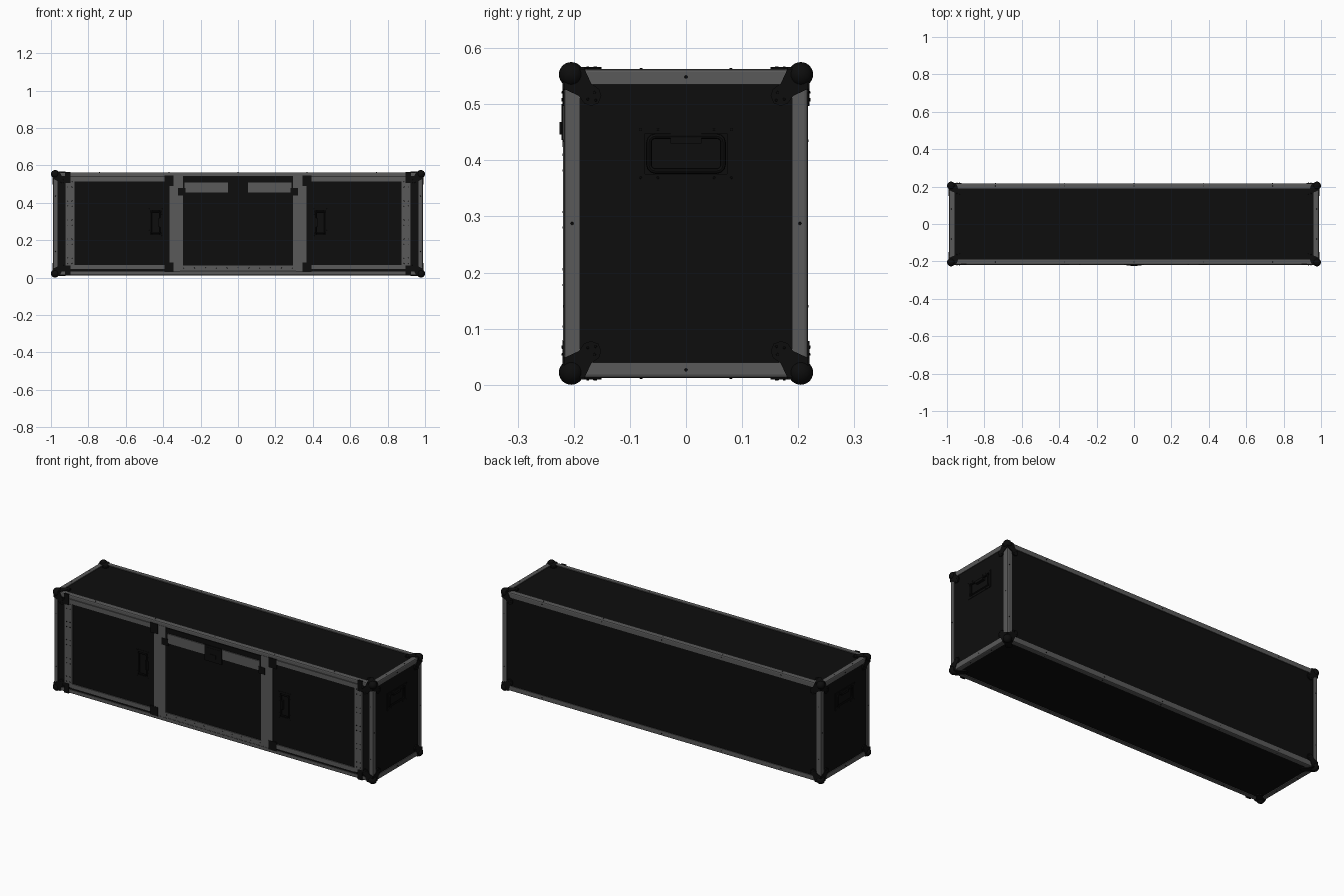
import bpy, bmesh, math
from mathutils import Vector, Matrix

if "Cube" in bpy.data.objects:
    bpy.data.objects.remove(bpy.data.objects["Cube"])

H = Vector((0.988, 0.217, 0.2755))      # half size over the edge profiles
CZ = 0.2875                             # height of the case centre
FY = -0.213                             # front panel plane


def material(name, v):
    m = bpy.data.materials.new(name)
    m.diffuse_color = (v, v, v, 1)
    m.use_nodes = True
    m.node_tree.nodes["Principled BSDF"].inputs["Base Color"].default_value = m.diffuse_color
    return m


BLACK = material("black_panel", 0.004)
METAL = material("dark_aluminium", 0.1)


def finish(name, bm, mat, smooth=False):
    bmesh.ops.recalc_face_normals(bm, faces=bm.faces)
    me = bpy.data.meshes.new(name)
    bm.to_mesh(me)
    bm.free()
    ob = bpy.data.objects.new(name, me)
    bpy.context.collection.objects.link(ob)
    me.materials.append(mat)
    if smooth:
        bpy.ops.object.select_all(action='DESELECT')
        ob.select_set(True)
        bpy.context.view_layer.objects.active = ob
        bpy.ops.object.shade_smooth_by_angle(angle=math.radians(35))
    return ob


def add_box(bm, lo, hi, M=Matrix()):
    lo, hi = Vector(lo), Vector(hi)
    S = Matrix.Diagonal((*(hi - lo), 1))
    bmesh.ops.create_cube(bm, size=1, matrix=M @ Matrix.Translation((lo + hi) / 2) @ S)


def boxes(name, items, mat):
    bm = bmesh.new()
    for lo, hi in items:
        add_box(bm, lo, hi)
    return finish(name, bm, mat)


def loft(bm, a, b):
    va, vb = [bm.verts.new(p) for p in a], [bm.verts.new(p) for p in b]
    n = len(va)
    for i in range(n):
        bm.faces.new((va[i], va[(i + 1) % n], vb[(i + 1) % n], vb[i]))
    bm.faces.new(va)
    bm.faces.new(vb)


# Main body, set slightly inside the edge profiles
body = boxes("case_body", [((-0.984, FY, 0.016), (0.984, 0.213, 0.559))], BLACK)

# L-shaped edge profiles on all twelve edges, ends mitred
bm = bmesh.new()
T = 0.005
for axis in range(3):
    i, j = [k for k in range(3) if k != axis]
    for si in (-1, 1):
        for sj in (-1, 1):
            wi = wj = 0.028
            # the legs lying on the front face are narrower
            if axis == 0 and si < 0:
                wj = 0.021
            if axis == 2 and sj < 0:
                wi = 0.022
            prof = [(wi, T), (wi, 0), (0.006, 0), (0.0018, 0.0018), (0, 0.006),
                    (0, wj), (T, wj), (T, T)]
            ends = []
            for s in (-1, 1):
                ring = []
                for a, b in prof:
                    p = Vector((0, 0, CZ))
                    p[i] += si * (H[i] - a)
                    p[j] += sj * (H[j] - b)
                    p[axis] += s * (H[axis] - 0.028 - 0.57 * max(a, b))
                    ring.append(p)
                ends.append(ring)
            loft(bm, *ends)
finish("edge_profiles", bm, METAL)

# Ball corners with a rounded riveted flange on each face
flange = [(0, 0), (0.036, 0), (0.048, 0.026), (0.062, 0.036), (0.066, 0.048),
          (0.061, 0.061), (0.048, 0.066), (0.036, 0.062), (0.026, 0.048), (0, 0.036)]
bm = bmesh.new()
rivets = []                              # (position, normal, radius)
for sx in (-1, 1):
    for sy in (-1, 1):
        for sz in (-1, 1):
            s = (sx, sy, sz)
            ball = Vector((sx * 0.978, sy * 0.2045, CZ + sz * 0.2655))
            bmesh.ops.create_uvsphere(bm, u_segments=24, v_segments=14, radius=0.022,
                                      matrix=Matrix.Translation(ball))
            for k in range(3):
                i, j = [q for q in range(3) if q != k]

                def at(u, v, n):
                    p = Vector((0, 0, CZ))
                    p[i] += s[i] * (H[i] - u)
                    p[j] += s[j] * (H[j] - v)
                    p[k] += s[k] * (H[k] + n)
                    return p
                loft(bm, [at(u, v, 0.003) for u, v in flange],
                     [at(u, v, -0.006) for u, v in flange])
                nrm = Vector((0, 0, 0))
                nrm[k] = s[k]
                for u, v in ((0.054, 0.042), (0.042, 0.054), (0.056, 0.056)):
                    rivets.append((at(u, v, 0.003), nrm, 0.003))
finish("ball_corners", bm, BLACK, True)

# Rivets along the edge profiles
for s in (-1, 1):
    for x in (-0.74, -0.37, 0, 0.37, 0.74):
        rivets += [((x, t * 0.203, CZ + s * H.z), Vector((0, 0, s)), 0.0035) for t in (-1, 1)]
        rivets.append(((x, H.y, CZ + s * 0.262), Vector((0, 1, 0)), 0.0035))
    for t in (-1, 1):
        rivets.append(((s * H.x, t * 0.203, CZ), Vector((s, 0, 0)), 0.0035))
        rivets.append(((s * H.x, 0, CZ + t * 0.261), Vector((s, 0, 0)), 0.0035))
        for z in (0.14, 0.435):
            rivets.append(((s * 0.975, t * H.y, z), Vector((0, t, 0)), 0.0035))
        for y in (-0.08, 0.08):
            rivets.append(((s * 0.975, y, CZ + t * H.z), Vector((0, 0, t)), 0.0035))

# Front door framing, built for both sides
metal, dark, pins = [], [], []
Y0, Y1 = -0.2185, -0.21
for s in (-1, 1):
    def span(a, b, z0, z1, y=Y0):
        x0, x1 = sorted((s * a, s * b))
        return ((x0, y, z0), (x1, Y1, z1))
    metal += [span(0.875, 0.921, 0.047, 0.54),              # piano hinge leaves
              span(0.385, 0.875, 0.515, 0.54),              # door top strip
              span(0.385, 0.875, 0.045, 0.068),             # door bottom strip
              span(0.295, 0.367, 0.035, 0.543),             # centre post
              span(0.05, 0.285, 0.455, 0.508)]              # flap top strip
    dark += [span(0.344, 0.392, 0.49, 0.545, -0.2205), span(0.344, 0.392, 0.03, 0.08, -0.2205),
             span(0.28, 0.32, 0.44, 0.478, -0.2205),
             span(0.896, 0.924, 0.505, 0.5645, -0.2205), span(0.896, 0.924, 0.01, 0.065, -0.2205)]
    pins.append(s)
    for n in range(5):
        for dz in (-0.014, 0.014):
            for x in (0.888, 0.91):
                rivets.append(((s * x, Y0, 0.09 + n * 0.102 + dz), Vector((0, -1, 0)), 0.003))
metal.append(((-0.32, Y0, 0.034), (0.32, Y1, 0.064)))       # flap hinge
for n in range(11):
    rivets.append(((-0.29 + n * 0.058, Y0, 0.052), Vector((0, -1, 0)), 0.003))
boxes("door_frames", metal, METAL)
boxes("door_corner_brackets", dark, BLACK)
boxes("flap_top_lip", [((-0.32, -0.2165, 0.512), (0.32, Y1, 0.538))], BLACK)

# Hinge knuckles
bm = bmesh.new()
R = Matrix.Rotation(math.pi / 2, 4, 'Y')
for s in pins:
    bmesh.ops.create_cone(bm, cap_ends=True, segments=10, radius1=0.003, radius2=0.003, depth=0.48,
                          matrix=Matrix.Translation((s * 0.922, -0.2165, 0.2935)))
bmesh.ops.create_cone(bm, cap_ends=True, segments=10, radius1=0.003, radius2=0.003, depth=0.62,
                      matrix=Matrix.Translation((0, -0.2165, 0.035)) @ R)
finish("hinge_knuckles", bm, METAL, True)

# Centre latch: dish plate and turn key
boxes("flap_latch", [((-0.053, -0.2205, 0.424), (0.053, Y1, 0.512)),
                     ((-0.04, -0.222, 0.436), (0.04, -0.21, 0.50)),
                     ((-0.018, -0.225, 0.446), (0.018, -0.21, 0.468))], BLACK)


# Recessed spring handles; local u across, v toward the pivot, n outward
def handle(name, M):
    bm = bmesh.new()
    add_box(bm, (-0.073, -0.036, -0.014), (0.073, 0.036, 0.02), M)
    cut = finish(name + "_cutter", bm, BLACK)
    cut.hide_render = True
    mod = body.modifiers.new(name, 'BOOLEAN')
    mod.object, mod.operation, mod.solver = cut, 'DIFFERENCE', 'EXACT'
    bpy.context.view_layer.objects.active = body
    bpy.ops.object.modifier_apply(modifier=name)
    bpy.data.objects.remove(cut)
    bm = bmesh.new()
    for lo, hi in (((-0.086, 0.036, -0.001), (0.086, 0.048, 0.002)),
                   ((-0.086, -0.048, -0.001), (0.086, -0.036, 0.002)),
                   ((-0.086, -0.036, -0.001), (-0.073, 0.036, 0.002)),
                   ((0.073, -0.036, -0.001), (0.086, 0.036, 0.002)),
                   ((-0.028, 0.018, -0.012), (0.028, 0.044, 0.004))):
        add_box(bm, lo, hi, M)
    # grip loop: rounded rectangle swept with an octagon
    path = []
    for cx, cy, a0 in ((1, 1, 0), (-1, 1, 90), (-1, -1, 180), (1, -1, 270)):
        for d in (0, 30, 60, 90):
            a = math.radians(a0 + d)
            path.append((Vector((cx * 0.055, cy * 0.02, 0)), Vector((math.cos(a), math.sin(a), 0))))
    rings = []
    for c, d in path:
        rings.append([bm.verts.new(M @ (c + d * (0.011 + 0.005 * math.cos(k * math.pi / 4))
                                        + Vector((0, 0, 0.005 * math.sin(k * math.pi / 4)))))
                      for k in range(8)])
    for q, r in enumerate(rings):
        nx = rings[(q + 1) % len(rings)]
        for k in range(8):
            bm.faces.new((r[k], r[(k + 1) % 8], nx[(k + 1) % 8], nx[k]))
    finish(name, bm, BLACK, True)
    n = M.to_3x3() @ Vector((0, 0, 1))
    for u in (-0.081, -0.05, 0.05, 0.081):
        for v in (-0.043, 0.043):
            rivets.append((M @ Vector((u, v, 0.002)), n, 0.0028))


def frame(u, v, n, o, scale=(1, 1, 1)):
    M = Matrix((u, v, n)).transposed().to_4x4()
    return Matrix.Translation(o) @ M @ Matrix.Diagonal((*scale, 1))


for s, side in ((1, "right"), (-1, "left")):
    handle(side + "_end_handle", frame((0, s, 0), (0, 0, 1), (s, 0, 0), (s * 0.984, 0, 0.412)))
    handle(side + "_door_handle", frame((0, 0, s), (-s, 0, 0), (0, -1, 0), (s * 0.44, FY, 0.295),
                                        (0.88, 0.8, 1)))

# All rivet heads in one mesh
bm = bmesh.new()
for p, n, r in rivets:
    M = Matrix.Translation(p) @ n.to_track_quat('Z', 'Y').to_matrix().to_4x4()
    bmesh.ops.create_cone(bm, cap_ends=True, segments=8, radius1=r, radius2=r * 0.6,
                          depth=0.003, matrix=M)
finish("rivets", bm, BLACK)
